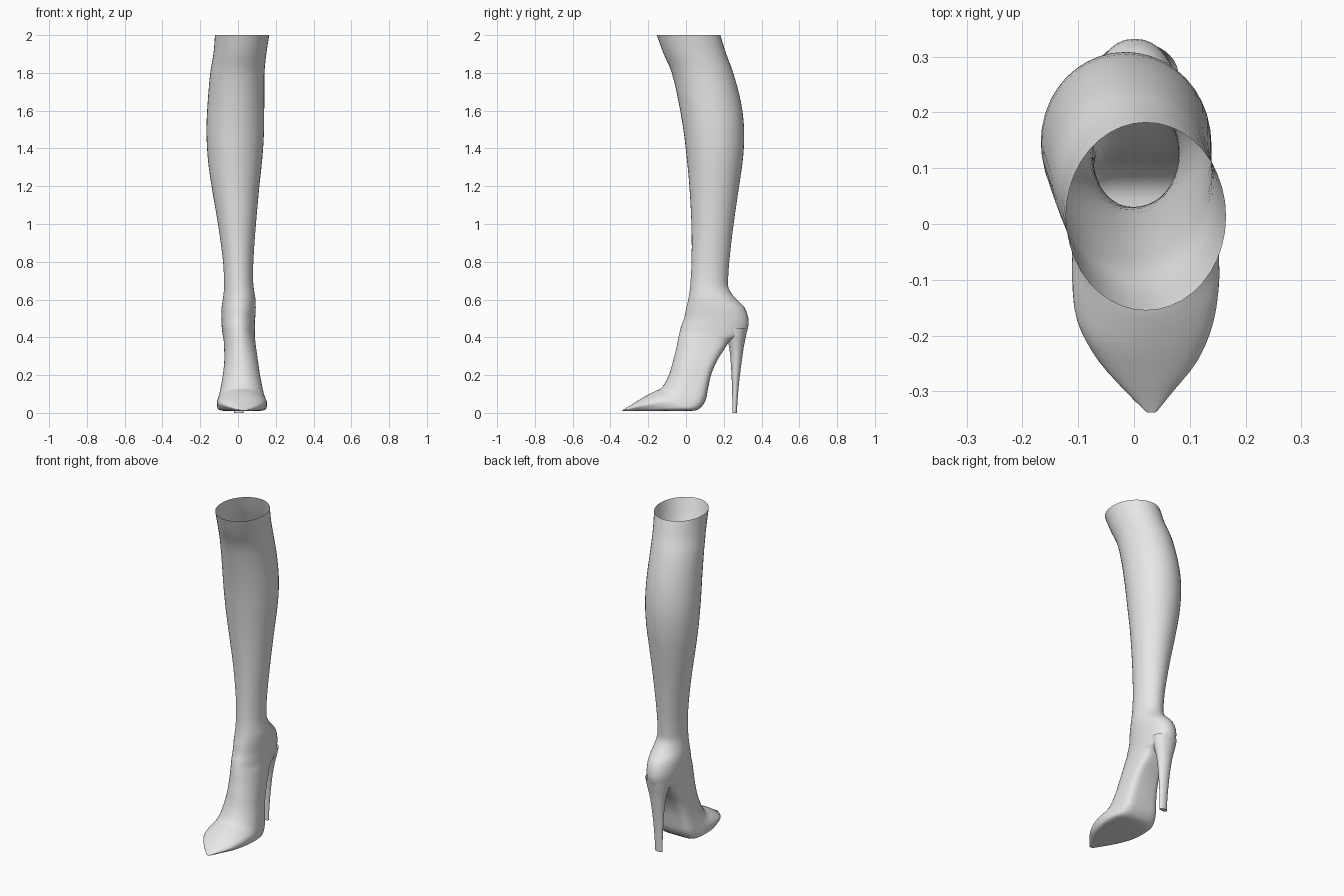
import bpy, bmesh, math

SEGMENTS = 40

grey = bpy.data.materials.new("plain grey")
grey.diffuse_color = (0.8, 0.8, 0.8, 1)


def power(v, p):
    return math.copysign(abs(v) ** p, v)


def spline(rows, steps):
    """Catmull-Rom interpolation through rows of section values."""
    out = []
    for i in range(len(rows) - 1):
        a, b = rows[max(i - 1, 0)], rows[i]
        c, d = rows[i + 1], rows[min(i + 2, len(rows) - 1)]
        for s in range(steps):
            t = s / steps
            out.append([0.5 * (2 * q + (r - p) * t + (2 * p - 5 * q + 4 * r - w) * t ** 2
                               + (3 * q - p - 3 * r + w) * t ** 3)
                        for p, q, r, w in zip(a, b, c, d)])
    out.append(list(rows[-1]))
    return out


def loft(name, rows, steps):
    """Skin sections of (front y, front z, back y, back z, left x, right x, back squareness)."""
    bm = bmesh.new()
    rings = []
    for fy, fz, by, bz, xl, xr, p in spline(rows, steps):
        ring = []
        for k in range(SEGMENTS):
            t = 2 * math.pi * k / SEGMENTS
            v, u = -math.cos(t), math.sin(t)
            if v > 0:
                v, u = power(v, p), power(u, p)
            m = (v + 1) / 2
            ring.append(bm.verts.new(((xl + xr) / 2 + u * (xr - xl) / 2,
                                      fy + (by - fy) * m, max(0, fz + (bz - fz) * m))))
        rings.append(ring)
    for a, b in zip(rings, rings[1:]):
        for k in range(SEGMENTS):
            n = (k + 1) % SEGMENTS
            bm.faces.new((a[k], b[k], b[n], a[n]))
    bm.faces.new(rings[-1])
    bmesh.ops.recalc_face_normals(bm, faces=bm.faces)
    mesh = bpy.data.meshes.new(name)
    bm.to_mesh(mesh)
    bm.free()
    mesh.materials.append(grey)
    obj = bpy.data.objects.new(name, mesh)
    bpy.context.collection.objects.link(obj)
    bpy.context.view_layer.objects.active = obj
    obj.select_set(True)
    bpy.ops.object.shade_smooth_by_angle(angle=math.radians(40))
    obj.select_set(False)
    return obj


# Open-topped leg shaft: z, front y, back y, left x, right x
shaft = [
    (2.00, -0.155, 0.182, -0.122, 0.165),
    (1.90, -0.118, 0.213, -0.130, 0.150),
    (1.80, -0.075, 0.250, -0.147, 0.140),
    (1.65, -0.040, 0.290, -0.160, 0.139),
    (1.50, -0.014, 0.308, -0.167, 0.138),
    (1.35, 0.004, 0.302, -0.160, 0.129),
    (1.20, 0.018, 0.281, -0.140, 0.113),
    (1.00, 0.029, 0.252, -0.106, 0.095),
    (0.82, 0.030, 0.231, -0.081, 0.082),
    (0.71, 0.025, 0.223, -0.074, 0.080),
]

# Foot sections swing from the ankle round the heel and out to the pointed toe
foot = [
    (0.020, 0.65, 0.226, 0.660, -0.074, 0.084, 1.0),
    (0.012, 0.60, 0.258, 0.610, -0.080, 0.092, 1.0),
    (0.000, 0.55, 0.308, 0.560, -0.087, 0.094, 0.95),
    (-0.010, 0.50, 0.330, 0.500, -0.088, 0.091, 0.9),
    (-0.025, 0.46, 0.328, 0.450, -0.086, 0.090, 0.9),
    (-0.033, 0.43, 0.305, 0.405, -0.082, 0.089, 0.85),
    (-0.042, 0.39, 0.240, 0.385, -0.076, 0.091, 0.65),
    (-0.052, 0.34, 0.198, 0.330, -0.073, 0.097, 0.5),
    (-0.070, 0.27, 0.159, 0.265, -0.073, 0.107, 0.45),
    (-0.087, 0.21, 0.131, 0.195, -0.080, 0.116, 0.42),
    (-0.110, 0.16, 0.116, 0.125, -0.090, 0.128, 0.42),
    (-0.135, 0.128, 0.103, 0.065, -0.100, 0.138, 0.42),
    (-0.160, 0.117, 0.065, 0.018, -0.108, 0.148, 0.4),
    (-0.190, 0.102, 0.000, 0.010, -0.111, 0.153, 0.36),
    (-0.230, 0.080, -0.100, 0.010, -0.103, 0.144, 0.34),
    (-0.275, 0.052, -0.190, 0.010, -0.068, 0.118, 0.34),
    (-0.312, 0.029, -0.275, 0.010, -0.018, 0.073, 0.36),
    (-0.338, 0.014, -0.334, 0.010, 0.021, 0.041, 0.5),
]
loft("boot_leg_and_foot", [(f, z, b, z, l, r, 1.0) for z, f, b, l, r in shaft] + foot, 3)

# Slender stiletto: z, front y, back y, half width
stiletto = [
    (0.45, 0.205, 0.326, 0.076),
    (0.40, 0.216, 0.316, 0.066),
    (0.35, 0.228, 0.306, 0.053),
    (0.28, 0.236, 0.296, 0.041),
    (0.18, 0.242, 0.283, 0.032),
    (0.08, 0.245, 0.274, 0.026),
    (0.00, 0.245, 0.269, 0.024),
]
loft("stiletto_heel", [(f, z, b, z, 0.004 - w, 0.004 + w, 1.0) for z, f, b, w in stiletto], 3)
